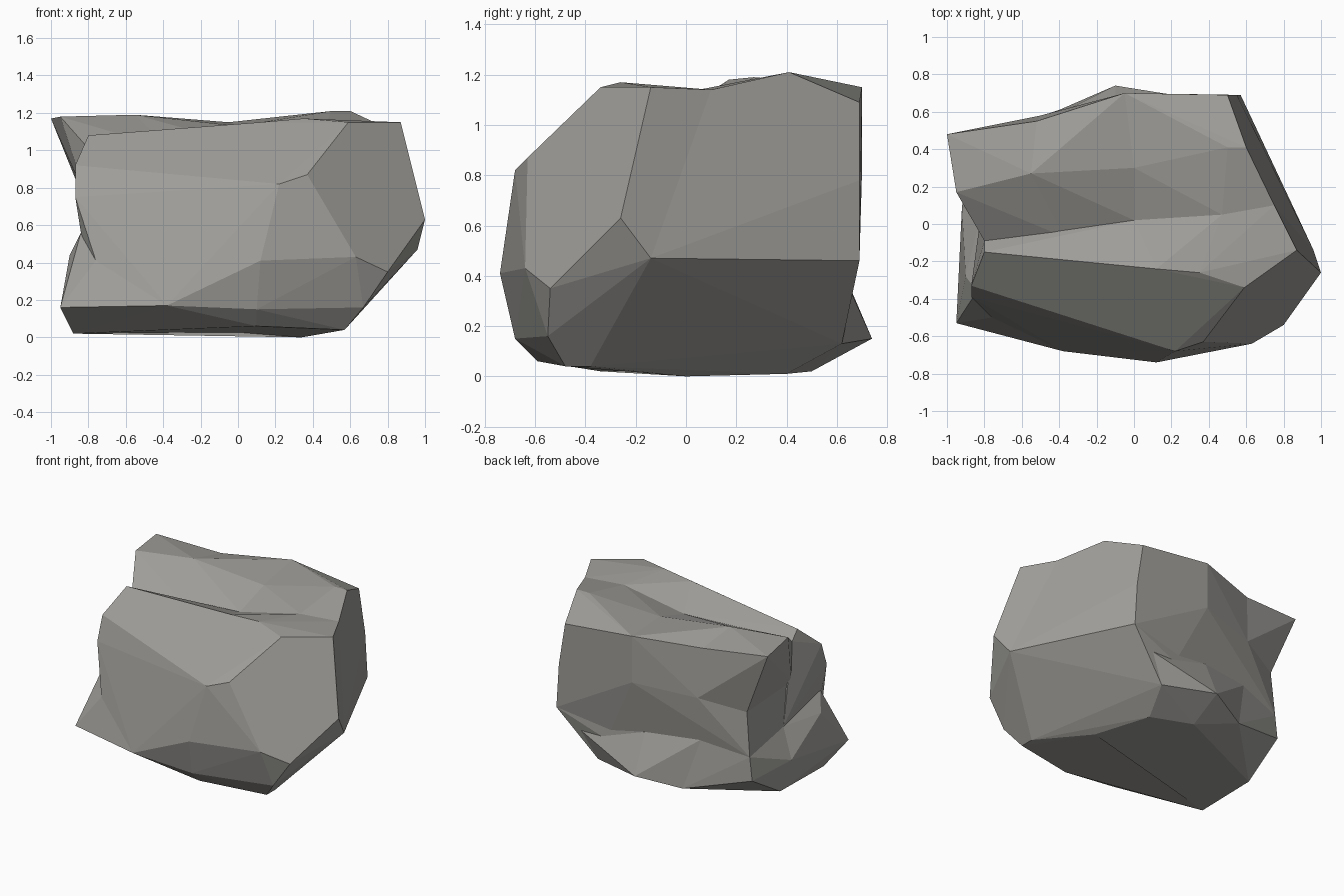
import bpy
import bmesh
import math

cube = bpy.data.objects.get("Cube")
if cube:
    bpy.data.objects.remove(cube, do_unlink=True)

UNIT = 0.01  # points below are in hundredths

stone = bpy.data.materials.new("warm grey stone")
stone.use_nodes = True
stone_color = (0.35, 0.343, 0.322, 1.0)
stone.diffuse_color = stone_color
shader = next(n for n in stone.node_tree.nodes if n.type == "BSDF_PRINCIPLED")
shader.inputs["Base Color"].default_value = stone_color
shader.inputs["Roughness"].default_value = 0.9


def chunk(name, corners):
    """Make one faceted chunk of stone that wraps the given corners."""
    bm = bmesh.new()
    for corner in corners:
        bm.verts.new([value * UNIT for value in corner])
    hull = bmesh.ops.convex_hull(bm, input=bm.verts[:])
    spare = set(hull["geom_interior"]) | set(hull["geom_unused"])
    spare = [g for g in spare if isinstance(g, bmesh.types.BMVert)]
    bmesh.ops.delete(bm, geom=spare, context="VERTS")
    bmesh.ops.recalc_face_normals(bm, faces=bm.faces[:])
    mesh = bpy.data.meshes.new(name)
    bm.to_mesh(mesh)
    bm.free()
    mesh.materials.append(stone)
    obj = bpy.data.objects.new(name, mesh)
    bpy.context.scene.collection.objects.link(obj)
    return obj


def fuse(body, part):
    """Weld a chunk onto the body and remove the leftover."""
    union = body.modifiers.new("union", "BOOLEAN")
    union.operation = "UNION"
    union.solver = "EXACT"
    union.object = part
    bpy.context.view_layer.objects.active = body
    bpy.ops.object.modifier_apply(modifier=union.name)
    bpy.data.objects.remove(part, do_unlink=True)


# Corners shared by neighbouring chunks
valley_end = [(-80, -8, 72), (-80, -9, 101)]
valley_mid = (-37, -7, 101)
valley_low = (0, 2, 104)
valley_right = [(47, 5, 114), (75, 10, 114)]
right_foot = [(96, -14, 47), (57, -38, 4), (34, 0, 0)]
right_back_edge = [(57, 69, 46), (46, 65, 35), (28, 62, 13), (20, 40, 1)]
back_seam = [(0, 30, 113), (-5, 70, 115), (-5, 70, 81)]
back_low = (-10, 62, 43)
back_left_row = [(-50, 54, 45), (-84, 46, 38)]
back_foot = [(-10, 50, 2), (-40, 61, 9)]
left_foot = [(-87, 15, 2), (-88, -34, 2)]
spur_root = [(-82, 4, 44), (-92, 9, 24)]
front_foot = (-38, -68, 17)
notch = [(-76, -50, 41), (-84, -36, 56)]
toe = (10, -59, 6)

# Front half: both sides meet along a seam from the ridge to the toe
front_seam = [(12, -24, 115), (22, -68, 82), (12, -74, 41), (10, -68, 15),
              toe, valley_low, (0, 0, 2)]
rock = chunk("rock", front_seam + notch + valley_end + [
    valley_mid, spur_root[0], front_foot, (-80, -15, 108), (-37, -20, 110),
    (-87, -33, 92), (-87, -39, 75), (-74, -36, 3), (-74, 0, 2)])
front_right = chunk("front_right", front_seam + valley_right + right_foot + [
    (35, -26, 117), (59, -34, 115), (87, -14, 115), (37, -63, 87),
    (63, -64, 43), (100, -26, 63), (80, -54, 35), (67, -55, 16),
    (57, -48, 4)])

# Back right: tall crest and the broad flat end
back_right = chunk("back_right", valley_right + right_foot + back_seam
                   + right_back_edge + [
                       valley_low, back_low, (0, 0, 2),
                       (50, 41, 121), (60, 41, 121), (50, 69, 109),
                       (55, 69, 78)])

# Back left: crest in two lengths, overhanging a recessed band
crest_end = valley_end + [(-100, 48, 117), (-95, 17, 118), (-81, 45, 70)]
crest_mid = [valley_mid, (-52, 55, 113), (-55, 27, 119), (-50, 58, 77),
             (-45, 0, 70)]
crest_inner = back_seam + [valley_low, (0, 0, 70)]
crest_left = chunk("crest_left", crest_end + crest_mid)
crest_centre = chunk("crest_centre", crest_mid + crest_inner)
back_band = chunk("back_band", back_left_row + spur_root[:1] + [
    valley_end[0], crest_end[-1], crest_mid[-2], back_seam[-1], back_low,
    (0, 0, 70), (0, 0, 40)])

# Back base, reaching under the whole left side
back_base = chunk("back_base", left_foot + back_foot + right_back_edge
                  + back_left_row + right_foot[-1:] + spur_root + [
                      back_low, (-86, 46, 21), (0, 0, 50)])

# Ledge that juts out near the ground
ledge = chunk("ledge", back_foot + back_left_row[:1] + right_back_edge[1:]
              + [back_low, (-10, 74, 15), (-20, 30, 20)])

# Left spur: a low point beneath the notch
left_spur = chunk("left_spur", notch + left_foot + spur_root + [
    front_foot, toe, (-95, -53, 16), (-90, -28, 44),
    (-50, 0, 40), (-10, 0, 2)])

for part in (front_right, back_right, crest_left, crest_centre, back_band,
             back_base, ledge, left_spur):
    fuse(rock, part)

# Merge nearly flat triangles into broad facets
bm = bmesh.new()
bm.from_mesh(rock.data)
bmesh.ops.remove_doubles(bm, verts=bm.verts[:], dist=0.001)
bmesh.ops.dissolve_limit(bm, angle_limit=math.radians(3),
                         verts=bm.verts[:], edges=bm.edges[:])
for face in bm.faces:
    face.smooth = False
    face.material_index = 0
bm.to_mesh(rock.data)
bm.free()
